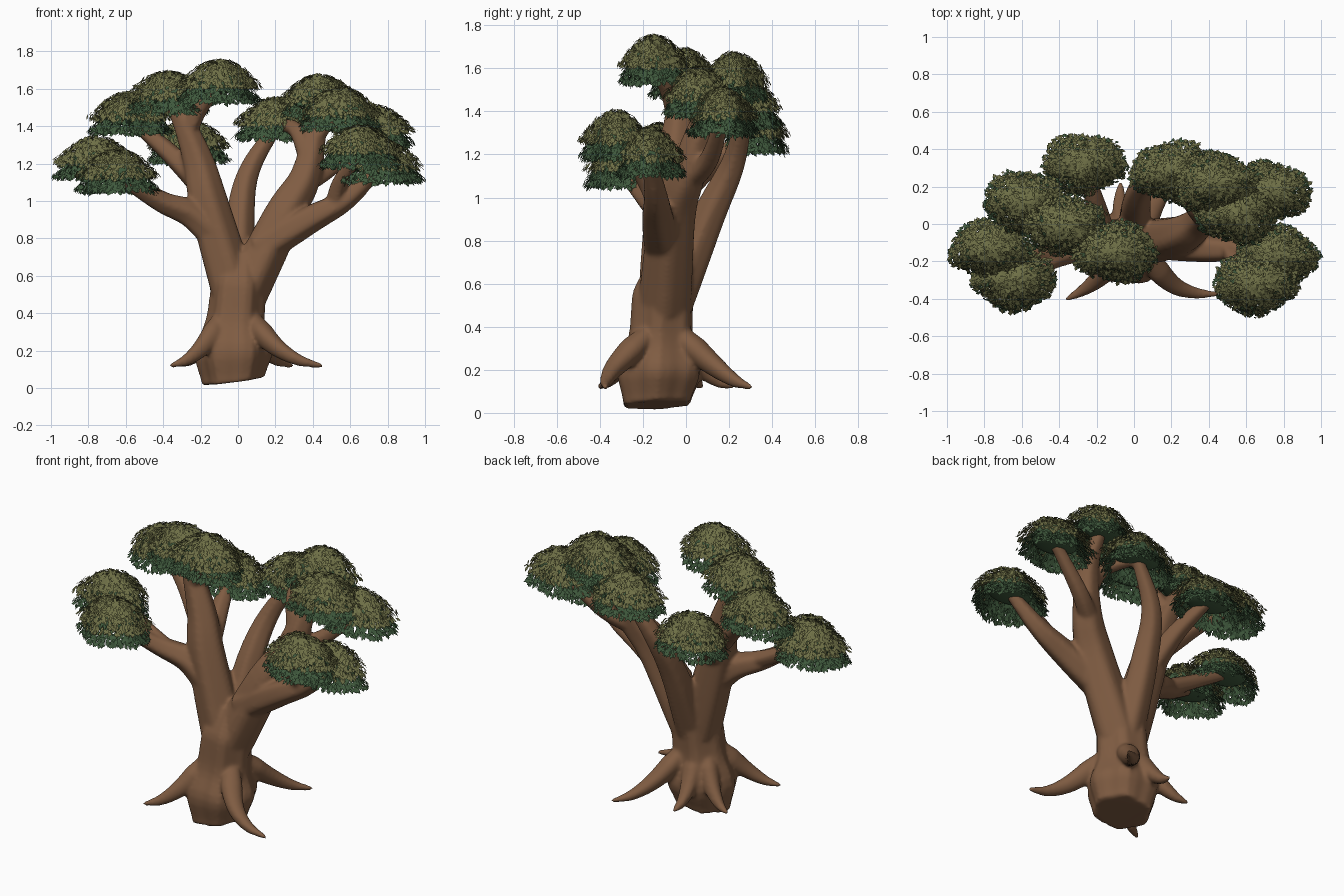
import bpy, bmesh, math, random
from mathutils import Vector

if "Cube" in bpy.data.objects:
    bpy.data.objects.remove(bpy.data.objects["Cube"])

random.seed(7)


def material(name, rgb):
    m = bpy.data.materials.new(name)
    m.diffuse_color = (*rgb, 1)
    m.use_nodes = True
    m.node_tree.nodes["Principled BSDF"].inputs["Base Color"].default_value = m.diffuse_color
    return m


BARK = material("bark brown", (0.215, 0.108, 0.055))
OLIVE = material("olive leaf", (0.158, 0.162, 0.062))
GREEN = material("dark green leaf", (0.050, 0.100, 0.046))

# Foliage dome centres
CLUMPS = {
    "top": (-0.10, -0.15, 1.63), "upper_left": (-0.37, -0.01, 1.57), "mid_left": (-0.58, 0.12, 1.46),
    "low_left": (-0.76, -0.13, 1.22), "front_left": (-0.64, -0.30, 1.15), "back_left": (-0.27, 0.32, 1.31),
    "back": (0.21, 0.28, 1.43), "upper_right": (0.43, 0.22, 1.55), "mid_right": (0.55, 0.06, 1.48),
    "back_right": (0.72, 0.17, 1.39), "low_right": (0.76, -0.17, 1.20), "front_right": (0.65, -0.32, 1.28),
}


def finish(bm, name, mats):
    me = bpy.data.meshes.new(name)
    bm.to_mesh(me)
    bm.free()
    ob = bpy.data.objects.new(name, me)
    bpy.context.collection.objects.link(ob)
    for m in mats:
        me.materials.append(m)
    return ob


def spline(pts, steps=6):
    """Catmull-Rom through the points."""
    p = [Vector(q) for q in pts]
    p = [p[0] * 2 - p[1]] + p + [p[-1] * 2 - p[-2]]
    out = []
    for i in range(1, len(p) - 2):
        a, b, c, d = p[i - 1:i + 3]
        for s in range(steps):
            t = s / steps
            out.append(0.5 * (2 * b + (c - a) * t + (2 * a - 5 * b + 4 * c - d) * t * t
                              + (3 * b - a - 3 * c + d) * t ** 3))
    return out + [p[-2]]


def tube(bm, pts, radius, flute=0.05, lobes=5, sides=24):
    """Closed, lightly fluted limb; radius is a function of 0..1 along it."""
    path = spline(pts)
    last = len(path) - 1
    rings, side = [], Vector((1, 0, 0))
    for i, q in enumerate(path):
        t = (path[min(i + 1, last)] - path[max(i - 1, 0)]).normalized()
        side = (side - t * side.dot(t)).normalized()
        up = t.cross(side)
        ring = []
        for k in range(sides):
            a = math.tau * k / sides
            r = radius(i / last) * (1 + flute * math.cos(lobes * a + i * 0.06))
            ring.append(bm.verts.new(q + (side * math.cos(a) + up * math.sin(a)) * r))
        rings.append(ring)
    for r0, r1 in zip(rings, rings[1:]):
        for k in range(sides):
            j = (k + 1) % sides
            bm.faces.new((r0[k], r0[j], r1[j], r1[k]))
    bm.faces.new(rings[0][::-1])
    bm.faces.new(rings[-1])


# Trunk: bulges near the foot, slanted cut at the bottom
bm = bmesh.new()


def trunk_radius(f):
    foot = 0.05 * math.exp(-((f - 0.22) / 0.16) ** 2)
    return 0.14 + 0.012 * (1 - f) + foot - 0.07 * max(0, f - 0.75) / 0.25


tube(bm, [(-0.025, -0.135, 0.04), (-0.02, -0.12, 0.27), (0.0, -0.11, 0.5), (0.025, -0.095, 0.72)],
     trunk_radius, 0.06, 6)
for v in bm.verts:
    if v.co.z < 0.25:
        v.co.z += (0.14 * (v.co.y + 0.13) + 0.18 * v.co.x) * (1 - v.co.z / 0.25)


def limb(clump, r, *pts):
    """Branch through pts that tapers from radius r into a foliage dome."""
    end = Vector(CLUMPS[clump]) - Vector((0, 0, 0.02))
    tube(bm, [*pts, end], lambda f: r + (0.033 - r) * f ** 1.2)


# Left main limb and its forks
limb("upper_left", 0.122, (-0.02, -0.1, 0.5), (-0.155, -0.08, 0.97), (-0.21, -0.05, 1.2), (-0.285, -0.03, 1.4))
limb("top", 0.05, (-0.27, -0.04, 1.37), (-0.2, -0.08, 1.5))
limb("front_left", 0.09, (-0.1, -0.1, 0.8), (-0.25, -0.12, 0.93), (-0.42, -0.18, 1.0))
limb("low_left", 0.05, (-0.38, -0.16, 0.99), (-0.53, -0.15, 1.07))
limb("mid_left", 0.065, (-0.18, -0.06, 1.07), (-0.38, 0.05, 1.27))
limb("back_left", 0.068, (-0.17, -0.05, 1.0), (-0.21, 0.12, 1.16))

# Back limb
limb("back", 0.092, (0.0, -0.07, 0.48), (0.01, 0.1, 0.9), (0.06, 0.22, 1.16))

# Right main limb and its forks
limb("upper_right", 0.122, (0.03, -0.1, 0.5), (0.24, -0.06, 0.92), (0.355, 0.01, 1.12), (0.41, 0.09, 1.36))
limb("back", 0.05, (0.37, 0.03, 1.24), (0.31, 0.1, 1.38))
limb("back_right", 0.055, (0.34, 0.02, 1.08), (0.5, 0.11, 1.18))
limb("mid_right", 0.045, (0.39, 0.06, 1.3), (0.47, 0.07, 1.41))
limb("low_right", 0.09, (0.11, -0.1, 0.74), (0.38, -0.13, 0.9), (0.58, -0.14, 1.01))
limb("front_right", 0.048, (0.51, -0.13, 0.97), (0.545, -0.2, 1.1))

# Roots, flaring from the trunk to thin drooping tips
for x, y, bend in [(-0.36, -0.40, 0.06), (0.45, -0.37, -0.14), (0.29, 0.30, 0.06),
                   (-0.07, 0.22, 0.06), (-0.33, 0.07, -0.06)]:
    dx, dy = x + 0.02, y + 0.12
    pts = []
    for i in range(5):
        f = 0.2 + 0.205 * i
        b = bend * math.sin(math.pi * i / 4)
        pts.append((-0.02 + dx * f - dy * b, -0.12 + dy * f + dx * b, 0.118 + 0.25 * (1 - i / 4) ** 1.6))
    tube(bm, pts, lambda f: 0.008 + 0.064 * (1 - f) ** 0.8 * min(1, 0.6 + 2 * f), 0.04, 3)

# Fuse everything into one smooth wooden body
wood = finish(bm, "trunk_branches_and_roots", [BARK])
rm = wood.modifiers.new("fuse", 'REMESH')
rm.mode = 'VOXEL'
rm.voxel_size = 0.011
rm.use_smooth_shade = True
sm = wood.modifiers.new("soften", 'SMOOTH')
sm.factor = 0.5
sm.iterations = 6


def dome(c, rho, a, s, drop):
    """Point on an umbrella-shaped shell; s scales it, drop lowers it."""
    x, y, z = c
    lump = 1 + 0.05 * math.sin(3 * a + x * 20) + 0.04 * math.sin(5 * a + y * 30)
    r = rho * s * lump
    return Vector((x + 0.226 * r * math.cos(a), y + 0.165 * r * math.sin(a),
                   z + 0.125 * s - 0.145 * rho ** 2 - drop))


for name, c in CLUMPS.items():
    # inner mass: olive cap over a dark underside
    bm = bmesh.new()
    bmesh.ops.create_uvsphere(bm, u_segments=18, v_segments=10, radius=1)
    for v in bm.verts:
        high = 0.105 if v.co.z > 0 else 0.035
        v.co = Vector(c) + Vector((v.co.x * 0.145, v.co.y * 0.105, v.co.z * high - 0.02))
    for f in bm.faces:
        f.smooth = True
        f.material_index = 0 if f.calc_center_median().z > c[2] + 0.035 else 1
    finish(bm, name + "_foliage_core", [OLIVE, GREEN])

    # drooping diamond leaves: an olive shell above a dark green one
    bm = bmesh.new()
    for i in range(2400):
        shade = i % 2
        drop = shade * 0.075
        rho, a = random.random() ** (0.5 - 0.15 * shade), random.uniform(0, math.tau)
        s = random.uniform(0.86, 1.04)
        p = dome(c, rho, a, s, drop)
        down = (dome(c, rho + 0.03, a, s, drop) - p).normalized()
        across = (dome(c, rho, a + 0.05, s, drop) - p).normalized()
        nrm = across.cross(down).normalized()
        if nrm.z < 0:
            nrm = -nrm
        tw = random.uniform(-0.7, 0.7)
        d = (down * math.cos(tw) + across * math.sin(tw) + nrm * random.uniform(-0.35, 0.4)).normalized()
        w = d.cross(nrm).normalized()
        ln, wd = random.uniform(0.028, 0.044), random.uniform(0.008, 0.012)
        f = bm.faces.new([bm.verts.new(q) for q in (p - d * ln / 2, p - w * wd, p + d * ln / 2, p + w * wd)])
        f.normal_update()
        if f.normal.z < 0:
            f.normal_flip()
        f.material_index = shade
    finish(bm, name + "_leaves", [OLIVE, GREEN])
